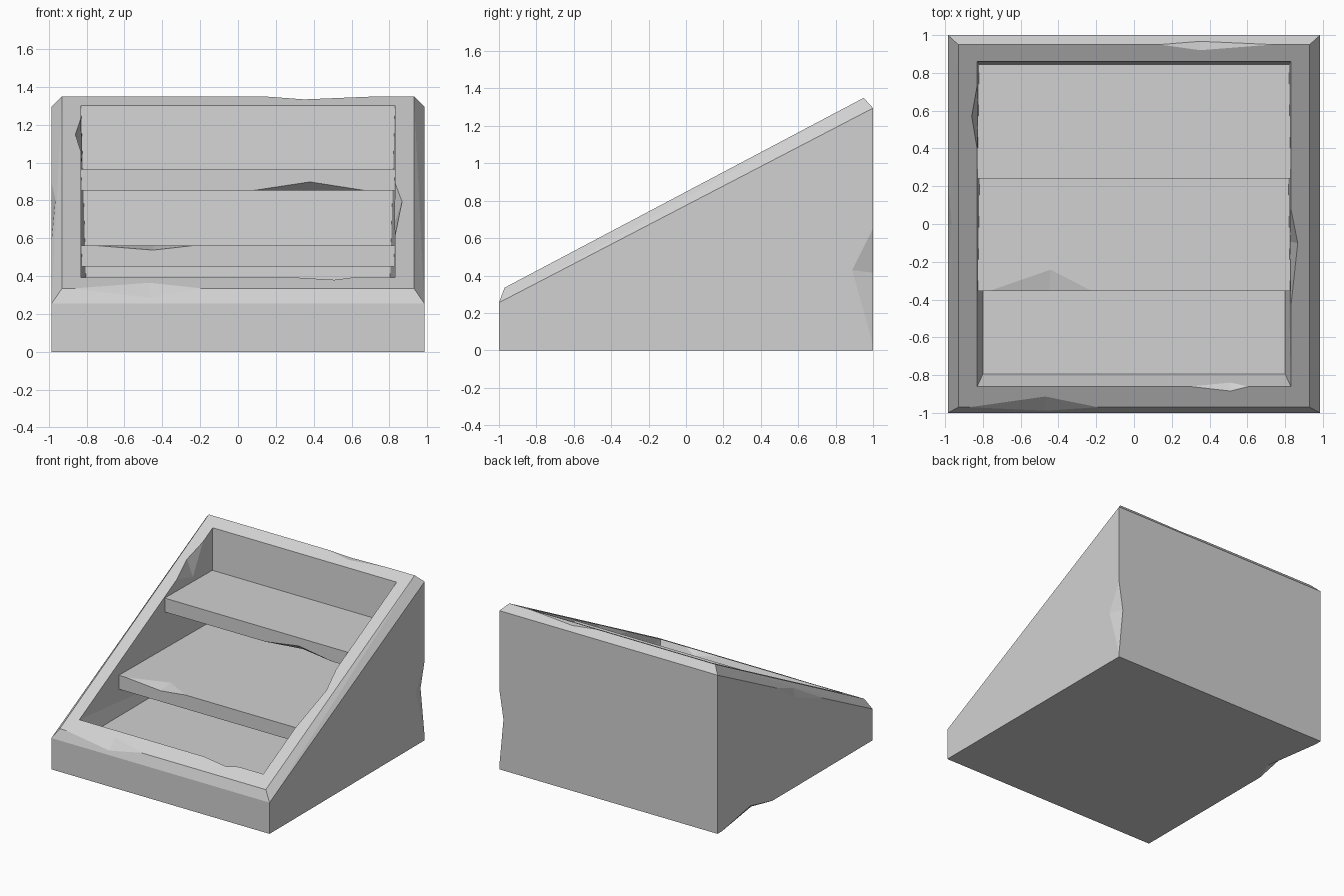
import bpy, bmesh
from mathutils import Vector

cube = bpy.data.objects.get("Cube")
if cube:
    bpy.data.objects.remove(cube, do_unlink=True)

stone = bpy.data.materials.new("plain_grey")
stone.use_nodes = True
GREY = (0.64, 0.64, 0.64, 1)
stone.diffuse_color = GREY
stone.node_tree.nodes["Principled BSDF"].inputs["Base Color"].default_value = GREY


def hull(name, points):
    """Flat-faced convex solid around the points."""
    bm = bmesh.new()
    for p in points:
        bm.verts.new(p)
    res = bmesh.ops.convex_hull(bm, input=bm.verts)
    spare = {v for v in res["geom_interior"] if isinstance(v, bmesh.types.BMVert)}
    bmesh.ops.delete(bm, geom=list(spare), context='VERTS')
    bmesh.ops.dissolve_limit(bm, angle_limit=0.002, verts=bm.verts, edges=bm.edges)
    bmesh.ops.recalc_face_normals(bm, faces=bm.faces)
    mesh = bpy.data.meshes.new(name)
    bm.to_mesh(mesh)
    bm.free()
    mesh.materials.append(stone)
    obj = bpy.data.objects.new(name, mesh)
    bpy.context.collection.objects.link(obj)
    return obj


def cut(target, cutter):
    mod = target.modifiers.new(cutter.name, 'BOOLEAN')
    mod.operation = 'DIFFERENCE'
    mod.solver = 'EXACT'
    mod.object = cutter
    cutter.hide_render = True
    cutter.hide_viewport = True
    cutter.display_type = 'WIRE'


def chip(target, a, b, p, q, out):
    """Break an edge from a to b, with p and q the deepest points on its two faces."""
    out = Vector(out).normalized()
    pts = [Vector(v) + out * 0.003 for v in (a, b, p, q)]
    tip = (pts[0] + pts[1]) / 2 + out * 0.15
    cut(target, hull("chip_cutter", pts + [tip]))


def rim(y):
    """Height of the sloping rim."""
    return 0.335 + 0.5286 * (y + 0.97)


def ring(x, y0, y1, z0, z1):
    return [(s * x, y, z) for s in (-1, 1) for y, z in ((y0, z0), (y1, z1))]


# Sloping case with a bevelled rim
case = hull("case", ring(0.985, -1, 1, 0, 0) + ring(0.985, -1, 1, 0.255, 1.295)
            + ring(0.93, -0.97, 0.95, rim(-0.97), rim(0.95)))

# Tapered hollow
F, B = -0.86, 0.86
cut(case, hull("hollow_cutter", ring(0.80, -0.795, 0.80, 0.25, 0.25)
               + ring(0.83, F, B, rim(F), rim(B))
               + ring(0.83, F, B, rim(F) + 0.3, rim(B) + 0.3)))

# Shelves
lower_shelf, upper_shelf = [
    hull(name, ring(0.84, y, 0.87, z, z) + ring(0.84, y, 0.87, z + 0.113, z + 0.113))
    for name, y, z in (("lower_shelf", -0.355, 0.45), ("upper_shelf", 0.24, 0.852))]

# Chips on the outer rim, front, back and side
chip(case, (-0.93, -0.97, rim(-0.97)), (-0.15, -0.97, rim(-0.97)),
     (-0.47, -0.905, rim(-0.905)), (-0.47, -0.99, 0.28), (0, -0.8, 0.6))
chip(case, (0.1, 0.95, rim(0.95)), (0.8, 0.95, rim(0.95)),
     (0.35, 0.915, rim(0.915)), (0.35, 0.97, 1.328), (0, 0.2, 1))
chip(case, (-0.985, -0.45, 0.541), (-0.985, 0.3, 0.931),
     (-0.96, 0, 0.812), (-0.985, 0, 0.72), (-1, 0, 0.4))

# Chips on the inner rim
chip(case, (0.27, F, rim(F)), (0.62, F, rim(F)),
     (0.51, -0.887, rim(-0.887)), (0.51, -0.837, 0.343), (0, 0.3, 1))
chip(case, (-0.83, 0.38, rim(0.38)), (-0.83, 0.75, rim(0.75)),
     (-0.862, 0.57, rim(0.57)), (-0.825, 0.6, 0.99), (0.8, -0.3, 0.6))
chip(case, (0.83, -0.47, rim(-0.47)), (0.83, 0.1, rim(0.1)),
     (0.87, -0.1, rim(-0.1)), (0.815, -0.09, 0.64), (-0.8, -0.3, 0.6))

# Chips on the back corner and the bottom edge
chip(case, (0.985, 1, 0), (0.985, 1, 0.67),
     (0.985, 0.88, 0.43), (0.945, 1, 0.415), (1, 1, 0))
chip(case, (-0.985, 0.97, 0), (-0.985, 0.28, 0),
     (-0.91, 0.46, 0), (-0.985, 0.58, 0.07), (-1, 0, -1))

# Chips on the shelf edges
chip(lower_shelf, (-0.8, -0.355, 0.563), (-0.2, -0.355, 0.563),
     (-0.44, -0.23, 0.563), (-0.45, -0.355, 0.535), (0, -1, 1))
chip(upper_shelf, (0.05, 0.24, 0.852), (0.7, 0.24, 0.852),
     (0.38, 0.30, 0.852), (0.38, 0.24, 0.902), (0, -1, -1))

# Bake the cuts and drop the cutters
bpy.context.view_layer.update()
graph = bpy.context.evaluated_depsgraph_get()
for obj in (case, lower_shelf, upper_shelf):
    baked = bpy.data.meshes.new_from_object(obj.evaluated_get(graph))
    obj.modifiers.clear()
    obj.data = baked
for obj in [o for o in bpy.data.objects if "_cutter" in o.name]:
    bpy.data.objects.remove(obj, do_unlink=True)
